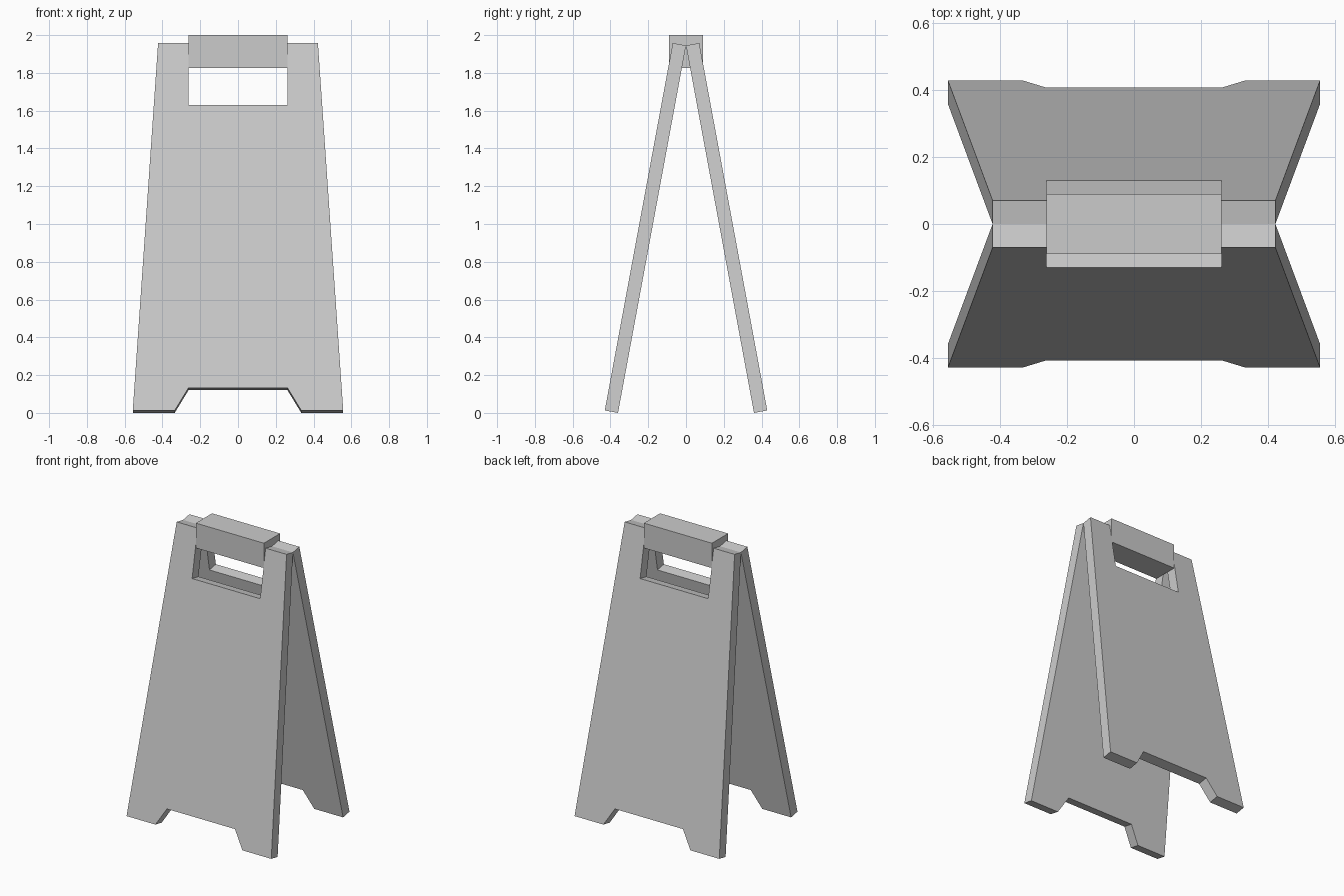
import bpy, bmesh

if "Cube" in bpy.data.objects:
    bpy.data.objects.remove(bpy.data.objects["Cube"])

# Outer-face outline of one panel, right half (x, z), bottom centre to top notch
half = [(0.262, 0.133), (0.335, 0.013), (0.557, 0.013),
        (0.423, 1.958), (0.262, 1.958), (0.262, 1.63)]
outline = half + [(-x, z) for x, z in reversed(half)]


def panel(name, side):
    """Leaning board; side is -1 for front, 1 for back."""
    bm = bmesh.new()
    pts = []
    for x, z in outline:
        y = 0.43 - (z - 0.013) * 0.36 / 1.945
        pts.append(bm.verts.new((x, side * y, z)))
    face = bm.faces.new(pts)
    # thickness goes inward, perpendicular to the lean
    ext = bmesh.ops.extrude_face_region(bm, geom=[face], use_keep_orig=True)
    verts = [v for v in ext["geom"] if isinstance(v, bmesh.types.BMVert)]
    bmesh.ops.translate(bm, verts=verts, vec=(0, -side * 0.07, -0.013))
    bmesh.ops.recalc_face_normals(bm, faces=bm.faces)
    me = bpy.data.meshes.new(name)
    bm.to_mesh(me)
    bm.free()
    bpy.context.collection.objects.link(bpy.data.objects.new(name, me))


# Two boards meeting at the top
panel("front_panel", -1)
panel("back_panel", 1)

# Carry handle bridging the top notches
bpy.ops.mesh.primitive_cube_add(size=1, location=(0, 0, 1.9135))
handle = bpy.context.object
handle.name = "handle"
handle.scale = (0.524, 0.178, 0.173)
bpy.ops.object.transform_apply(location=False, rotation=False, scale=True)
